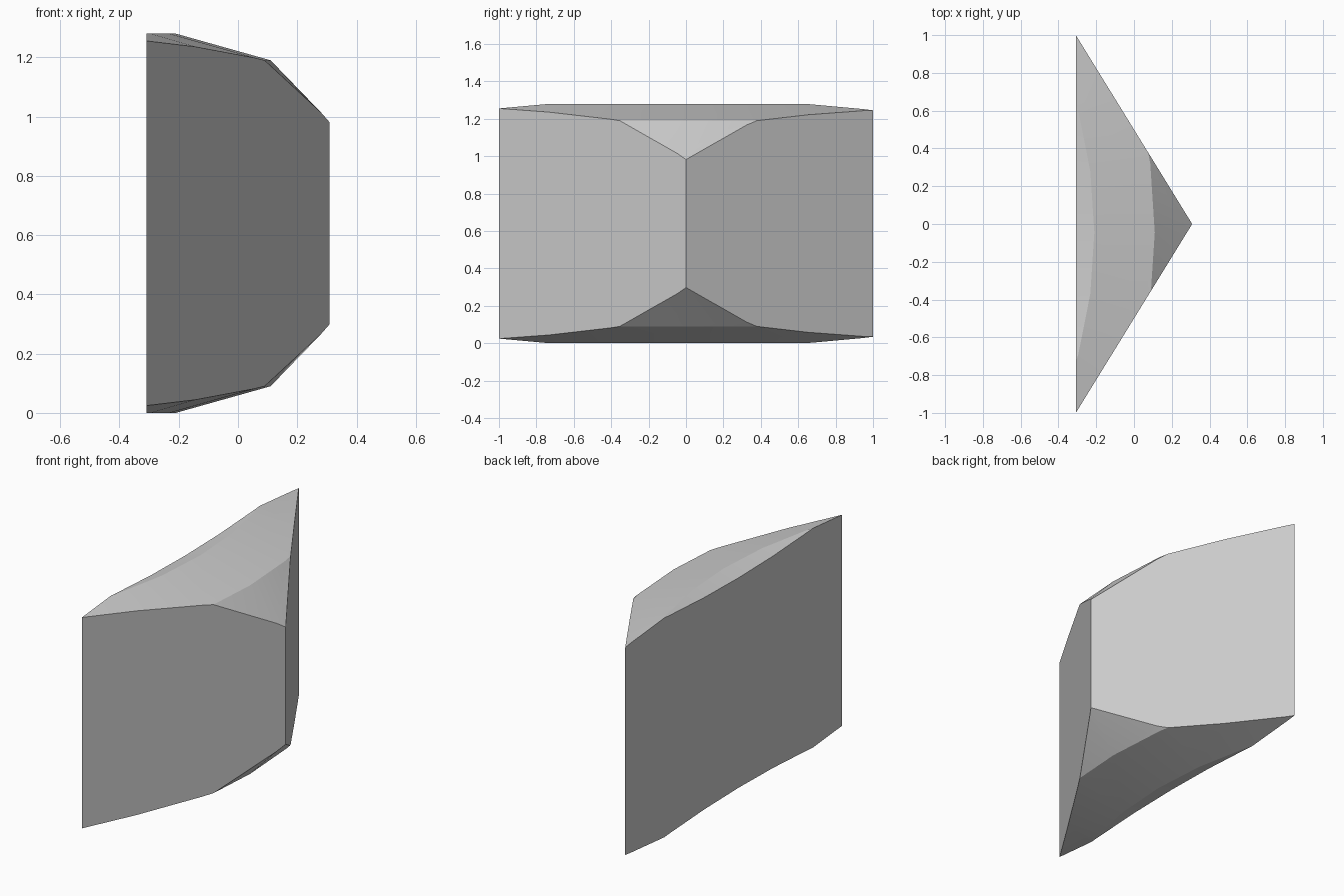
import bpy, bmesh
from math import sin, cos, pi, radians
from mathutils import Vector

if "Cube" in bpy.data.objects:
    bpy.data.objects.remove(bpy.data.objects["Cube"], do_unlink=True)

HEIGHT = 1.28
AXIS = Vector((-2.7, -0.045))     # centre of the large ring
STEP = 2 * pi / 48

# Upper half of the ring section as (radius, height); the lower half mirrors it
upper = [(2.17, 1.19), (2.49, HEIGHT), (2.81, 1.19), (3.1, 0.89)]
section = upper + [(r, HEIGHT - z) for r, z in reversed(upper)]

# Sweep the section through a faceted arc
bm = bmesh.new()
rings = []
for i in range(-5, 6):
    a = i * STEP
    rings.append([bm.verts.new((AXIS.x + r * cos(a), AXIS.y + r * sin(a), z))
                  for r, z in section])
n = len(section)
for p, q in zip(rings, rings[1:]):
    for k in range(n):
        m = (k + 1) % n
        bm.faces.new((p[k], p[m], q[m], q[k]))
bm.faces.new(rings[0])
bm.faces.new(rings[-1])

# Cut a triangular wedge out of the arc and close each cut
cuts = [((-0.308, 0, 0), (-1, 0, 0)),
        ((0.308, 0, 0), (1, 0.616, 0)),
        ((0.308, 0, 0), (1, -0.616, 0))]
for point, normal in cuts:
    geom = bm.verts[:] + bm.edges[:] + bm.faces[:]
    res = bmesh.ops.bisect_plane(bm, geom=geom, dist=1e-5, plane_co=point,
                                 plane_no=Vector(normal).normalized(),
                                 clear_outer=True)
    rim = [e for e in res["geom_cut"] if isinstance(e, bmesh.types.BMEdge)]
    bmesh.ops.contextual_create(bm, geom=rim)
bmesh.ops.recalc_face_normals(bm, faces=bm.faces[:])

mesh = bpy.data.meshes.new("wedge_block")
bm.to_mesh(mesh)
bm.free()
block = bpy.data.objects.new("wedge_block", mesh)
bpy.context.collection.objects.link(block)

# Plain grey material
grey = bpy.data.materials.new("light_grey")
grey.use_nodes = True
colour = (0.6, 0.6, 0.6, 1)
grey.diffuse_color = colour
grey.node_tree.nodes["Principled BSDF"].inputs["Base Color"].default_value = colour
mesh.materials.append(grey)

# Soft facets, sharp main edges
bpy.ops.object.select_all(action="DESELECT")
block.select_set(True)
bpy.context.view_layer.objects.active = block
bpy.ops.object.shade_smooth_by_angle(angle=radians(22))
